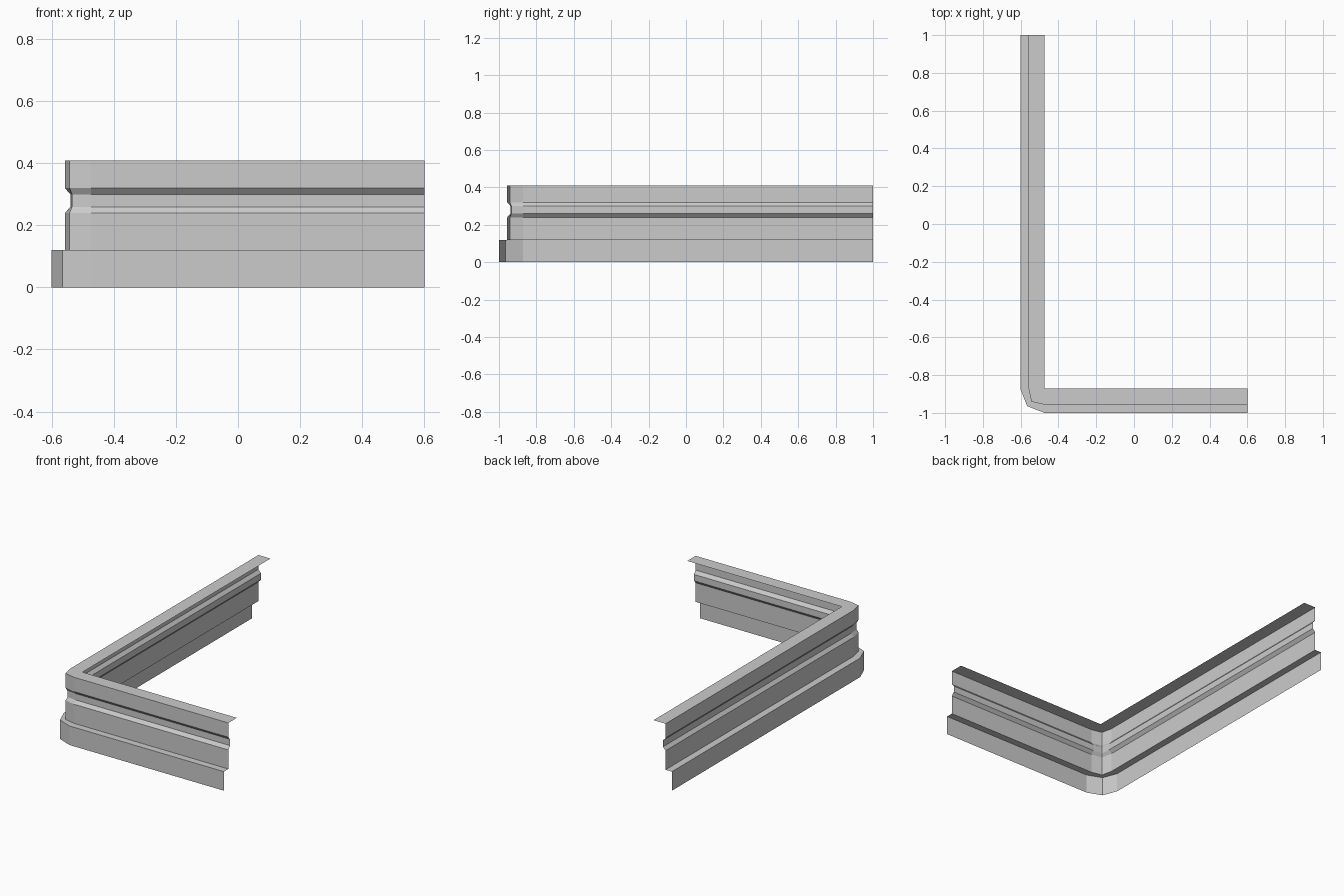
import bpy
import bmesh

cube = bpy.data.objects.get("Cube")
if cube:
    bpy.data.objects.remove(cube, do_unlink=True)

# One plain grey for the whole moulding
grey = bpy.data.materials.new("light_grey")
grey.use_nodes = True
colour = (0.6, 0.6, 0.6, 1)
grey.diffuse_color = colour
grey.node_tree.nodes["Principled BSDF"].inputs["Base Color"].default_value = colour

HALF_X, HALF_Y = 0.602, 1.0
BASE, WALL, GROOVE = (0.128, 0.092), (0.084, 0.069), (0.066, 0.061)
INNER = (0, 0)
PIVOT_X, PIVOT_Y = BASE[0] - HALF_X, BASE[0] - HALF_Y

# Section from floor to top lip: (distance out, distance at corner), height
profile = [
    (BASE, 0), (BASE, 0.12),
    (WALL, 0.12), (WALL, 0.24),
    (GROOVE, 0.26), (GROOVE, 0.30),
    (WALL, 0.32), (WALL, 0.41),
    (INNER, 0.41),
]


def path(out, corner):
    """Plan line along the long arm, round the corner and along the short arm."""
    return [
        (PIVOT_X - out, HALF_Y),
        (PIVOT_X - out, PIVOT_Y),
        (PIVOT_X - corner, PIVOT_Y - corner),
        (PIVOT_X, PIVOT_Y - out),
        (HALF_X, PIVOT_Y - out),
    ]


# Open sheet swept along the L-shaped path
bm = bmesh.new()
rows = [[bm.verts.new((x, y, z)) for x, y in path(*offsets)] for offsets, z in profile]
for low, high in zip(rows, rows[1:]):
    for i in range(len(low) - 1):
        bm.faces.new((low[i], low[i + 1], high[i + 1], high[i]))
bmesh.ops.remove_doubles(bm, verts=bm.verts, dist=0.0001)

mesh = bpy.data.meshes.new("corner_moulding")
bm.to_mesh(mesh)
bm.free()
mesh.materials.append(grey)
moulding = bpy.data.objects.new("corner_moulding", mesh)
bpy.context.collection.objects.link(moulding)
